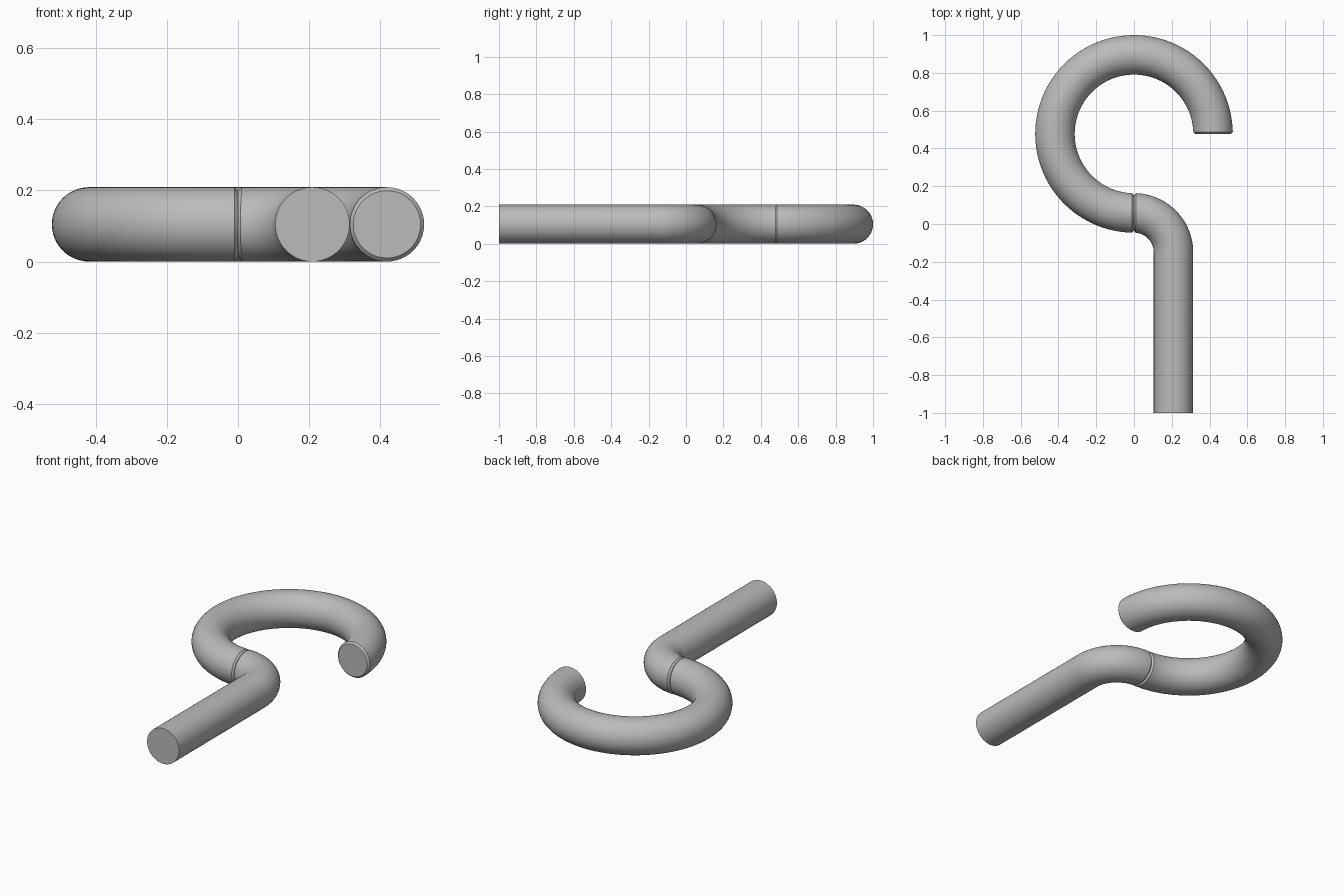
import bpy
import bmesh
from math import sin, cos, pi, radians
from mathutils import Vector

cube = bpy.data.objects.get("Cube")
if cube:
    bpy.data.objects.remove(cube, do_unlink=True)

TUBE = 0.1045      # rod radius
RING = 0.4185      # centreline radius of the open hook
BEND = 0.209       # centreline radius of the neck bend
HOOK_Y = 1 - RING - TUBE
BEND_Y = HOOK_Y - RING - BEND
SIDES = 48
CHAMFER = 0.01

steel = bpy.data.materials.new("plain_grey")
steel.use_nodes = True
grey = (0.5, 0.5, 0.5, 1)
steel.diffuse_color = grey
steel.node_tree.nodes["Principled BSDF"].inputs["Base Color"].default_value = grey


def arc(cy, radius, start, end, steps):
    """Stations (point, tangent) along a flat arc centred on x = 0."""
    turn = 1 if end > start else -1
    out = []
    for i in range(steps + 1):
        a = radians(start + (end - start) * i / steps)
        out.append((Vector((radius * cos(a), cy + radius * sin(a), TUBE)),
                    Vector((-sin(a), cos(a), 0)) * turn))
    return out


def rod(name, path, chamfer_start, chamfer_end):
    """Sweep a round section along the path, with chamfered closed ends."""
    stations = [(p, t, TUBE) for p, t in path]
    if chamfer_start:
        p, t, r = stations[0]
        stations[0] = (p + t * CHAMFER, t, r)
        stations.insert(0, (p, t, r - CHAMFER))
    if chamfer_end:
        p, t, r = stations[-1]
        stations[-1] = (p - t * CHAMFER, t, r)
        stations.append((p, t, r - CHAMFER))
    bm = bmesh.new()
    up = Vector((0, 0, 1))
    rings = []
    for p, t, r in stations:
        side = t.cross(up)
        rings.append([bm.verts.new(p + r * (side * cos(a) + up * sin(a)))
                      for a in (2 * pi * k / SIDES for k in range(SIDES))])
    for a, b in zip(rings, rings[1:]):
        for k in range(SIDES):
            n = (k + 1) % SIDES
            bm.faces.new((a[k], a[n], b[n], b[k]))
    bm.faces.new(rings[0])
    bm.faces.new(rings[-1])
    bmesh.ops.recalc_face_normals(bm, faces=bm.faces)
    mesh = bpy.data.meshes.new(name)
    bm.to_mesh(mesh)
    bm.free()
    mesh.materials.append(steel)
    obj = bpy.data.objects.new(name, mesh)
    bpy.context.collection.objects.link(obj)
    bpy.ops.object.select_all(action='DESELECT')
    obj.select_set(True)
    bpy.context.view_layer.objects.active = obj
    bpy.ops.object.shade_smooth_by_angle(angle=radians(30))


# Open three-quarter hook
rod("hook_ring", arc(HOOK_Y, RING, 0, 270, 72), True, True)

# Neck bend running into the straight shank
neck = arc(BEND_Y, BEND, 90, 0, 24)
neck.append((Vector((BEND, -1, TUBE)), Vector((0, -1, 0))))
rod("neck_and_shank", neck, True, False)
